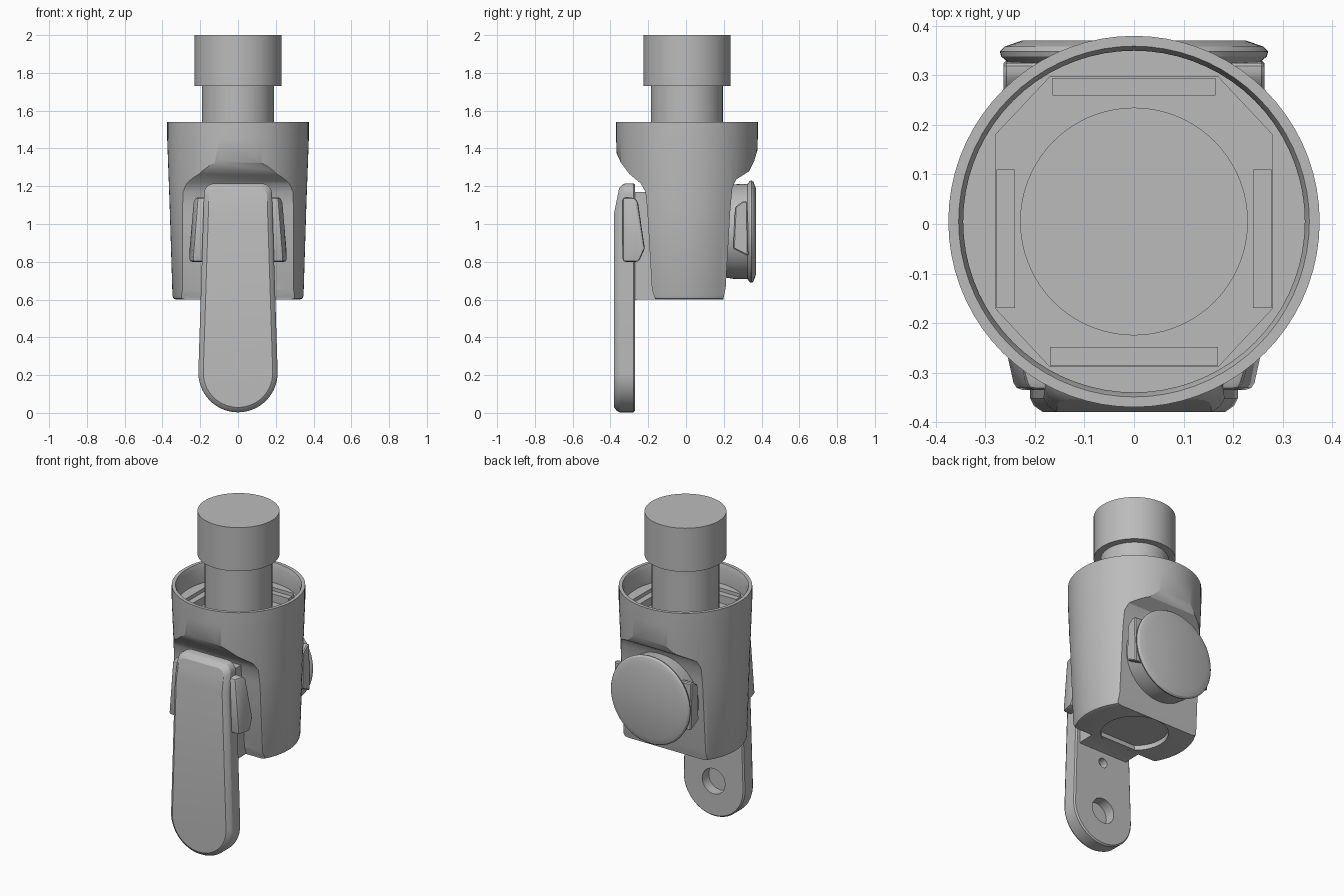
import bpy, bmesh, math
from mathutils import Vector, Matrix

if "Cube" in bpy.data.objects:
    bpy.data.objects.remove(bpy.data.objects["Cube"])

GREY = (0.5, 0.5, 0.5, 1)
mat = bpy.data.materials.new("plain grey")
mat.use_nodes = True
mat.diffuse_color = GREY
mat.node_tree.nodes["Principled BSDF"].inputs["Base Color"].default_value = GREY


def finish(name, bm):
    bmesh.ops.recalc_face_normals(bm, faces=bm.faces)
    me = bpy.data.meshes.new(name)
    bm.to_mesh(me)
    bm.free()
    me.materials.append(mat)
    ob = bpy.data.objects.new(name, me)
    bpy.context.scene.collection.objects.link(ob)
    return ob


def loft(loops):
    """Bridge equal-length loops of points and cap both ends."""
    bm = bmesh.new()
    rings = [[bm.verts.new(p) for p in loop] for loop in loops]
    n = len(rings[0])
    for a, b in zip(rings, rings[1:]):
        for i in range(n):
            j = (i + 1) % n
            bm.faces.new((a[i], a[j], b[j], b[i]))
    bm.faces.new(rings[0][::-1])
    bm.faces.new(rings[-1])
    return bm


def prism(name, pts, axis, lo, hi):
    """Extrude a 2D outline along x (points are y,z), y (x,z) or z (x,y)."""
    place = {"x": lambda a, b, t: (t, a, b), "y": lambda a, b, t: (a, t, b),
             "z": lambda a, b, t: (a, b, t)}[axis]
    return finish(name, loft([[place(a, b, t) for a, b in pts] for t in (lo, hi)]))


def turned(name, profile, centre=(0, 0, 0), along_y=False, n=72):
    """Solid of revolution from (radius, height) points."""
    ring = [2 * math.pi * i / n for i in range(n)]
    bm = loft([[(r * math.cos(a), r * math.sin(a), h) for a in ring] for r, h in profile])
    if along_y:
        bm.transform(Matrix.Rotation(math.radians(-90), 4, "X"))
    bm.transform(Matrix.Translation(Vector(centre)))
    return finish(name, bm)


def activate(ob):
    bpy.ops.object.select_all(action="DESELECT")
    bpy.context.view_layer.objects.active = ob
    ob.select_set(True)


def cut(ob, cutter):
    m = ob.modifiers.new("cut", "BOOLEAN")
    m.operation, m.solver, m.object = "DIFFERENCE", "EXACT", cutter
    activate(ob)
    bpy.ops.object.modifier_apply(modifier="cut")
    bpy.data.objects.remove(cutter)


def bevel(ob, width, segments=2):
    m = ob.modifiers.new("bevel", "BEVEL")
    m.width, m.segments, m.limit_method = width, segments, "ANGLE"
    activate(ob)
    bpy.ops.object.modifier_apply(modifier="bevel")


CY = 0.005  # centre line of the housing

# Housing: tapered shell with flats scooped out of front and back
body = turned("housing", [(0.325, 0.60), (0.341, 0.605), (0.347, 0.62), (0.362, 1.1),
                          (0.375, 1.45), (0.375, 1.54)], (0, CY, 0))
front = [(-0.6, 1.385), (-0.372, 1.385), (-0.345, 1.325), (-0.30, 1.265), (-0.24, 1.215),
         (-0.215, 1.17), (-0.205, 1.08), (-0.18, 0.65), (-0.165, 0.61), (-0.15, 0.5), (-0.6, 0.5)]
back = [(0.6, 1.40), (0.381, 1.40), (0.36, 1.33), (0.335, 1.28), (0.265, 1.235),
        (0.245, 1.19), (0.235, 1.08), (0.21, 0.66), (0.20, 0.615), (0.18, 0.5), (0.6, 0.5)]
for pts in (front, back):
    cut(body, prism("cutter", pts, "x", -0.6, 0.6))

# Open mouth, faceted pocket and the bore through the bottom
cut(body, turned("cutter", [(0.345, 1.42), (0.345, 1.515), (0.356, 1.545), (0.356, 1.7)], (0, CY, 0)))
octagon = [(0.28, -0.17), (0.28, 0.18), (0.17, 0.297), (-0.17, 0.297),
           (-0.28, 0.18), (-0.28, -0.17), (-0.17, -0.288), (0.17, -0.288)]
cut(body, prism("cutter", octagon, "z", 1.35, 1.45))
cut(body, turned("cutter", [(0.19, 0.55), (0.19, 0.75)], (0, CY, 0)))

# Ledges inside the mouth
parts = [body]
for name, x0, x1, y0, y1 in (("left_ledge", 0.24, 0.278, -0.17, 0.11),
                             ("right_ledge", -0.278, -0.24, -0.17, 0.11),
                             ("front_ledge", -0.17, 0.17, -0.286, -0.248),
                             ("back_ledge", -0.165, 0.165, 0.26, 0.295)):
    parts.append(prism(name, [(x0, y0), (x1, y0), (x1, y1), (x0, y1)], "z", 1.345, 1.40))

# Stem and its wider head
parts.append(turned("stem", [(0.19, 0.63), (0.19, 1.74)], (0, CY, 0)))
parts.append(turned("stem_head", [(0.23, 1.73), (0.23, 2.0)], (0, CY, 0)))

# Boss joining the lever to the housing
boss = prism("lever_boss", [(-0.29, 0.59), (-0.255, 0.60), (-0.14, 0.602), (-0.18, 1.17), (-0.29, 1.17)],
             "x", -0.17, 0.17)
parts.append(boss)


# Lever: round foot, straight tapering sides, rounded top corners
def lever_outline(d):
    r = 0.21 - d
    pts = [(r * math.cos(a), 0.213 + r * math.sin(a))
           for a in (math.pi + math.pi * i / 28 for i in range(29))]
    for sx, start in ((1, 0), (-1, 90)):
        for i in range(6):
            a = math.radians(start + 18 * i)
            pts.append((sx * (0.125 - d * 0.5) + (0.055 - d * 0.5) * math.cos(a),
                        1.16 - d * 0.5 + (0.055 - d * 0.5) * math.sin(a)))
    return pts


bm = loft([[(x, y, z) for x, z in lever_outline(d)]
           for d, y in ((0.008, -0.27), (0, -0.278), (0, -0.352), (0.008, -0.367), (0.026, -0.38))])
bmesh.ops.bisect_plane(bm, geom=bm.verts[:] + bm.edges[:] + bm.faces[:], dist=1e-5,
                       plane_co=(0, 0, 1.06), plane_no=(0, 0, 1))
for v in bm.verts:  # lean the upper end back
    if v.co.z > 1.06 and v.co.y < -0.3:
        v.co.y += (v.co.z - 1.06) * 0.2
lever = finish("lever", bm)
for r, z, depth in ((0.078, 0.22, -0.335), (0.03, 0.53, -0.32)):
    cut(lever, turned("cutter", [(r, depth), (r, -0.2)], (0, 0, z), True, 40))
parts.append(lever)

# Side grips behind the lever, one tapered block reaching past both edges
grip = prism("lever_grips", [(-0.335, 0.80), (-0.25, 0.80), (-0.218, 0.87),
                             (-0.255, 1.12), (-0.275, 1.14), (-0.335, 1.14)], "x", -0.262, 0.262)
for v in grip.data.vertices:
    v.co.x *= 1 - 0.33 * max(0, v.co.z - 0.80)
    if v.co.y < -0.3:
        v.co.x *= 0.92
bevel(grip, 0.018)
parts.append(grip)

# Round knob on the back with a chamfered rim
parts.append(turned("back_knob", [(0.24, 0.19), (0.25, 0.25), (0.252, 0.325), (0.268, 0.338),
                                  (0.271, 0.348), (0.262, 0.358), (0.225, 0.371)],
                    (0, 0, 0.96), True))
tabs = prism("knob_side_tabs", [(0.25, 0.87), (0.33, 0.83), (0.325, 1.12), (0.30, 1.12), (0.26, 1.09)],
             "x", -0.264, 0.264)
bevel(tabs, 0.006, 1)
parts.append(tabs)

# Smooth curves, crisp edges
for ob in parts:
    activate(ob)
    bpy.ops.object.shade_smooth_by_angle(angle=math.radians(28))
